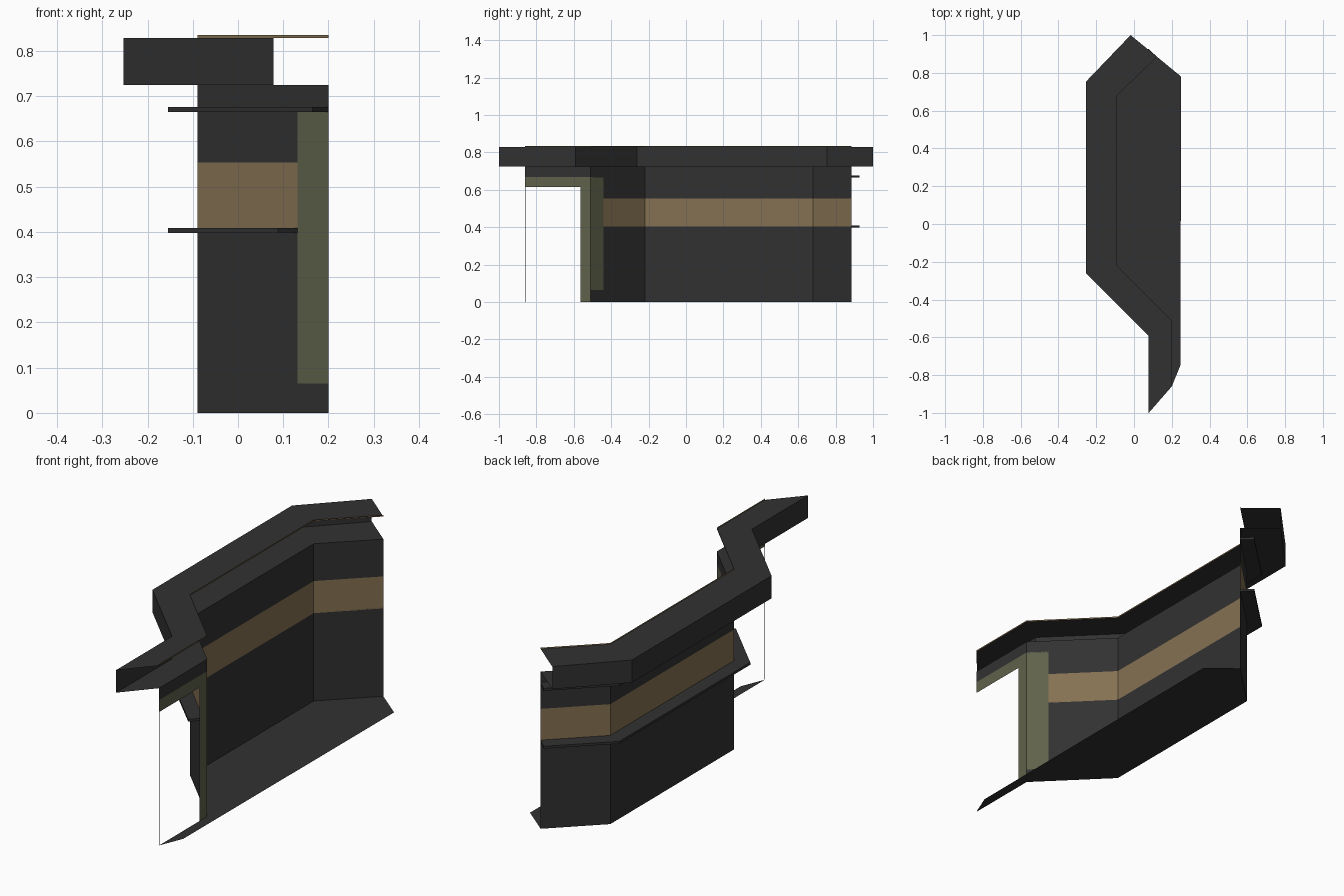
import bpy, bmesh

if "Cube" in bpy.data.objects:
    bpy.data.objects.remove(bpy.data.objects["Cube"])

def mat(name, c):
    m = bpy.data.materials.new(name)
    m.diffuse_color = (*c, 1)
    m.use_nodes = True
    m.node_tree.nodes["Principled BSDF"].inputs["Base Color"].default_value = m.diffuse_color
    return m

DARK = mat("charcoal", (0.031, 0.031, 0.031))
BROWN = mat("tan_brown", (0.235, 0.165, 0.086))
GREEN = mat("olive_green", (0.115, 0.122, 0.070))

# Plan of the wall line, from the back end to the doorway end
A, B, C = (0.122, 0.885), (-0.09, 0.68), (-0.09, -0.22)
D, E, F, G = (0.131, -0.441), (0.2, -0.51), (0.2, -0.565), (0.2, -0.86)
EAVE = [(-0.018, 1.0), (-0.253, 0.755), (-0.253, -0.262),
        (0.078, -0.592), (0.078, -1.0)]

def build(name, m, faces):
    me = bpy.data.meshes.new(name)
    bm = bmesh.new()
    for f in faces:
        bm.faces.new([bm.verts.new(p) for p in f])
    bmesh.ops.remove_doubles(bm, verts=bm.verts, dist=1e-5)
    bmesh.ops.recalc_face_normals(bm, faces=bm.faces)
    bm.to_mesh(me)
    bm.free()
    me.materials.append(m)
    ob = bpy.data.objects.new(name, me)
    bpy.context.collection.objects.link(ob)
    return ob

def loft(rows):
    """Quads between neighbouring rows of 3D points."""
    return [(r[i], r[i + 1], s[i + 1], s[i])
            for r, s in zip(rows, rows[1:]) for i in range(len(r) - 1)]

def at(path, z):
    return [(x, y, z) for x, y in path]

def sheet(name, m, path, z0, z1):
    return build(name, m, loft([at(path, z0), at(path, z1)]))

def ledge(name, inner, outer, z0, z1):
    rows = [at(inner, z0), at(outer, z0), at(outer, z1), at(inner, z1), at(inner, z0)]
    faces = loft(rows)
    for i in (0, -1):  # end caps
        faces.append([r[i] for r in rows[:4]])
    return build(name, DARK, faces)

# Bay walls with painted band
sheet("lower_wall", DARK, [A, B, C, D], 0, 0.405)
sheet("painted_band", BROWN, [A, B, C, D], 0.405, 0.553)
sheet("upper_wall", DARK, [A, B, C, D], 0.553, 0.67)
sheet("wall_header", DARK, [A, B, C, E, G], 0.67, 0.725)

# Door surround
sheet("door_pilaster", GREEN, [D, E], 0.065, 0.67)
sheet("pilaster_skirting", DARK, [D, E], 0, 0.065)
sheet("door_jamb", GREEN, [E, F], 0, 0.67)
sheet("door_lintel", GREEN, [F, G], 0.615, 0.67)
sheet("door_far_edge", DARK, [G, (0.2, -0.858)], 0, 0.615)

# Projecting ledges
back = [(0.076, 0.928), (-0.155, 0.706), (-0.155, -0.247)]
ledge("lower_ledge", [A, B, C, D], back + [(0.088, -0.488)], 0.398, 0.409)
ledge("upper_ledge", [A, B, C, E], back + [(0.165, -0.565)], 0.665, 0.676)

# Hollow eave: soffit, fascia and top
w = [A, B, C, E, G]
build("eave", DARK, loft([at(w, 0.725), at(EAVE, 0.725), at(EAVE, 0.829), at(w, 0.829)]))
sheet("roof_trim", BROWN, w, 0.829, 0.835)

# Floor
build("floor", DARK, [at(w + [(0.245, -0.75), (0.25, 0.78)], 0)])
